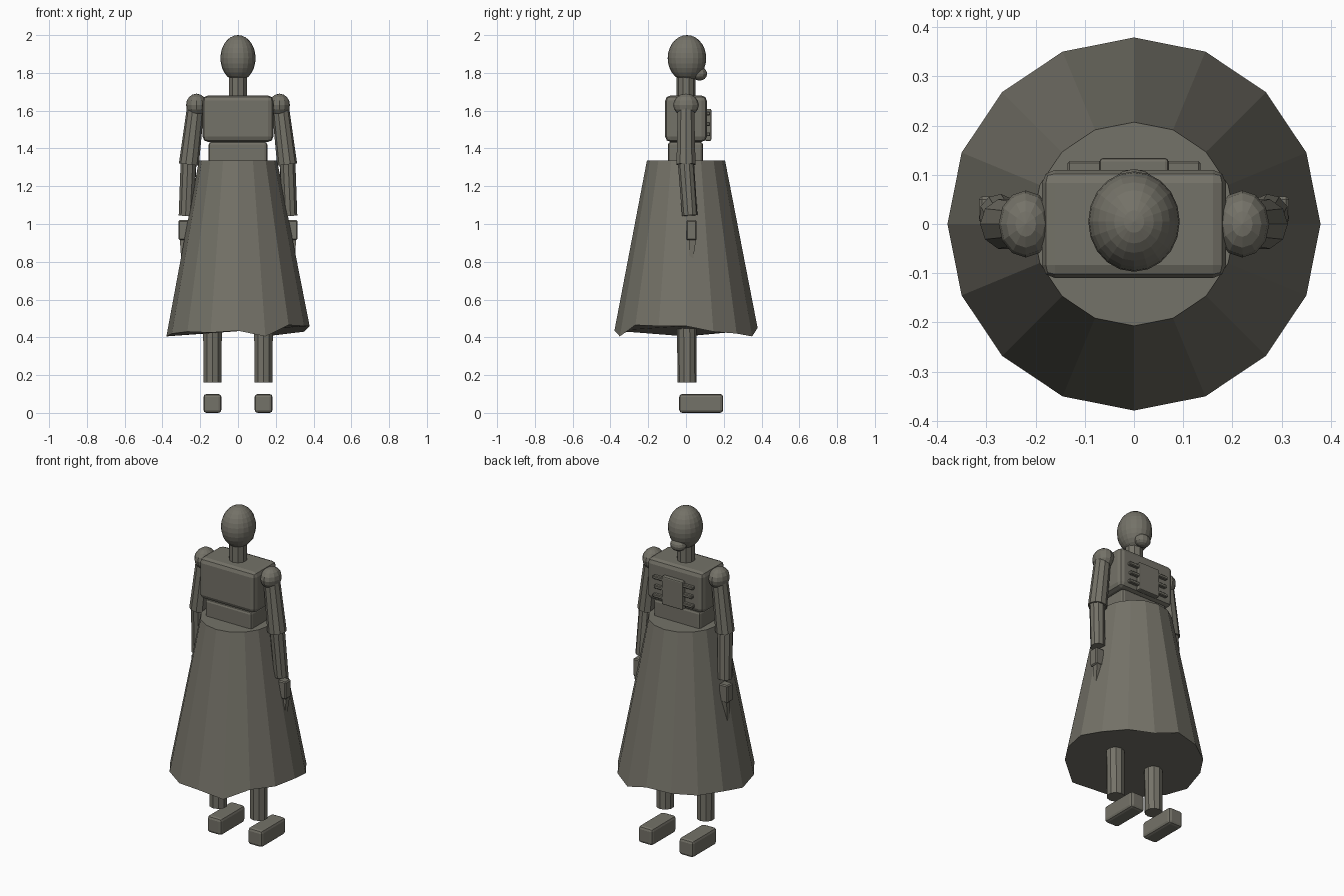
import bpy, bmesh, math
from mathutils import Vector

if "Cube" in bpy.data.objects:
    bpy.data.objects.remove(bpy.data.objects["Cube"])

cloth = bpy.data.materials.new("olive_grey")
cloth.diffuse_color = (0.175, 0.168, 0.138, 1)
cloth.use_nodes = True
cloth.node_tree.nodes["Principled BSDF"].inputs["Base Color"].default_value = cloth.diffuse_color


def finish(name, bm):
    bmesh.ops.recalc_face_normals(bm, faces=bm.faces)
    me = bpy.data.meshes.new(name)
    bm.to_mesh(me)
    bm.free()
    me.materials.append(cloth)
    ob = bpy.data.objects.new(name, me)
    bpy.context.collection.objects.link(ob)
    return ob


def box(name, lo, hi, bevel=0.0, segs=2, taper=1.0, shift=0.0):
    """Box between two corners; the bottom can be tapered and shifted in y."""
    lo, hi = Vector(lo), Vector(hi)
    mid, size = (lo + hi) / 2, hi - lo
    bm = bmesh.new()
    bmesh.ops.create_cube(bm, size=1)
    for v in bm.verts:
        k = taper if v.co.z < 0 else 1.0
        dy = shift if v.co.z < 0 else 0.0
        v.co = Vector((v.co.x * size.x * k, v.co.y * size.y * k + dy, v.co.z * size.z)) + mid
    if bevel:
        bmesh.ops.bevel(bm, geom=bm.edges[:], offset=bevel, segments=segs,
                        profile=0.5, affect='EDGES')
    return finish(name, bm)


def ball(name, centre, radii, u=12, v=8):
    bm = bmesh.new()
    bmesh.ops.create_uvsphere(bm, u_segments=u, v_segments=v, radius=1)
    for p in bm.verts:
        p.co = Vector([p.co[i] * radii[i] + centre[i] for i in range(3)])
    return finish(name, bm)


def limb(name, a, b, ra, rb, sides=10):
    """Capped tapered cylinder from a to b."""
    a, b = Vector(a), Vector(b)
    bm = bmesh.new()
    bmesh.ops.create_cone(bm, cap_ends=True, segments=sides, radius1=ra, radius2=rb,
                          depth=(b - a).length)
    rot = (b - a).to_track_quat('Z', 'Y')
    for v in bm.verts:
        v.co = rot @ v.co + (a + b) / 2
    return finish(name, bm)


# Skirt with an uneven hem
hem = [.46, .43, .42, .405, .45, .44, .43, .43,
       .405, .42, .43, .425, .435, .405, .465, .46]
bm = bmesh.new()
low, top = [], []
for i, z in enumerate(hem):
    c, s = math.cos(i * math.pi / 8), math.sin(i * math.pi / 8)
    low.append(bm.verts.new((.379 * c, .379 * s, z)))
    top.append(bm.verts.new((.207 * c, .207 * s, 1.335)))
for i in range(16):
    j = (i + 1) % 16
    bm.faces.new((low[i], low[j], top[j], top[i]))
bm.faces.new(top)
bm.faces.new(low[::-1])
finish("skirt", bm)

# Torso, neck and head
box("waist", (-.155, -.095, 1.30), (.155, .09, 1.435), .015)
box("chest", (-.187, -.11, 1.435), (.187, .11, 1.68), .027)
limb("neck", (0, 0, 1.65), (0, 0, 1.80), .05, .05)
ball("head", (0, .005, 1.878), (.093, .102, .122), 20, 14)
ball("hair_bun", (0, .072, 1.795), (.048, .04, .036), 12, 8)

# Back panel with cross straps
box("back_plate", (-.07, .10, 1.44), (.07, .134, 1.61), .007)
for i, z in enumerate((1.475, 1.53, 1.585)):
    w = .135 - .008 * (i % 2)
    box(f"back_strap_{i}", (-w, .10, z - .01), (w, .128, z + .01), .004, 1)

# Arms, hands, legs and feet
for side, s in (("right", 1), ("left", -1)):
    ball(f"{side}_shoulder", (s * .22, 0, 1.63), (.055, .068, .06))
    limb(f"{side}_upper_arm", (s * .222, 0, 1.64), (s * .26, 0, 1.315), .045, .053)
    limb(f"{side}_forearm", (s * .262, 0, 1.32), (s * .274, .02, 1.045), .043, .041)
    x0, x1 = sorted((s * .258, s * .315))
    box(f"{side}_hand", (x0, .002, .915), (x1, .056, 1.02), .006, 1)
    x0, x1 = sorted((s * .268, s * .308))
    box(f"{side}_fingers", (x0, .02, .80), (x1, .054, .92), 0, 1, .6, -.012)
    limb(f"{side}_leg", (s * .135, .006, .16), (s * .135, 0, .9), .05, .055)
    x0, x1 = sorted((s * .088, s * .183))
    box(f"{side}_foot", (x0, -.036, 0), (x1, .197, .10), .016)
